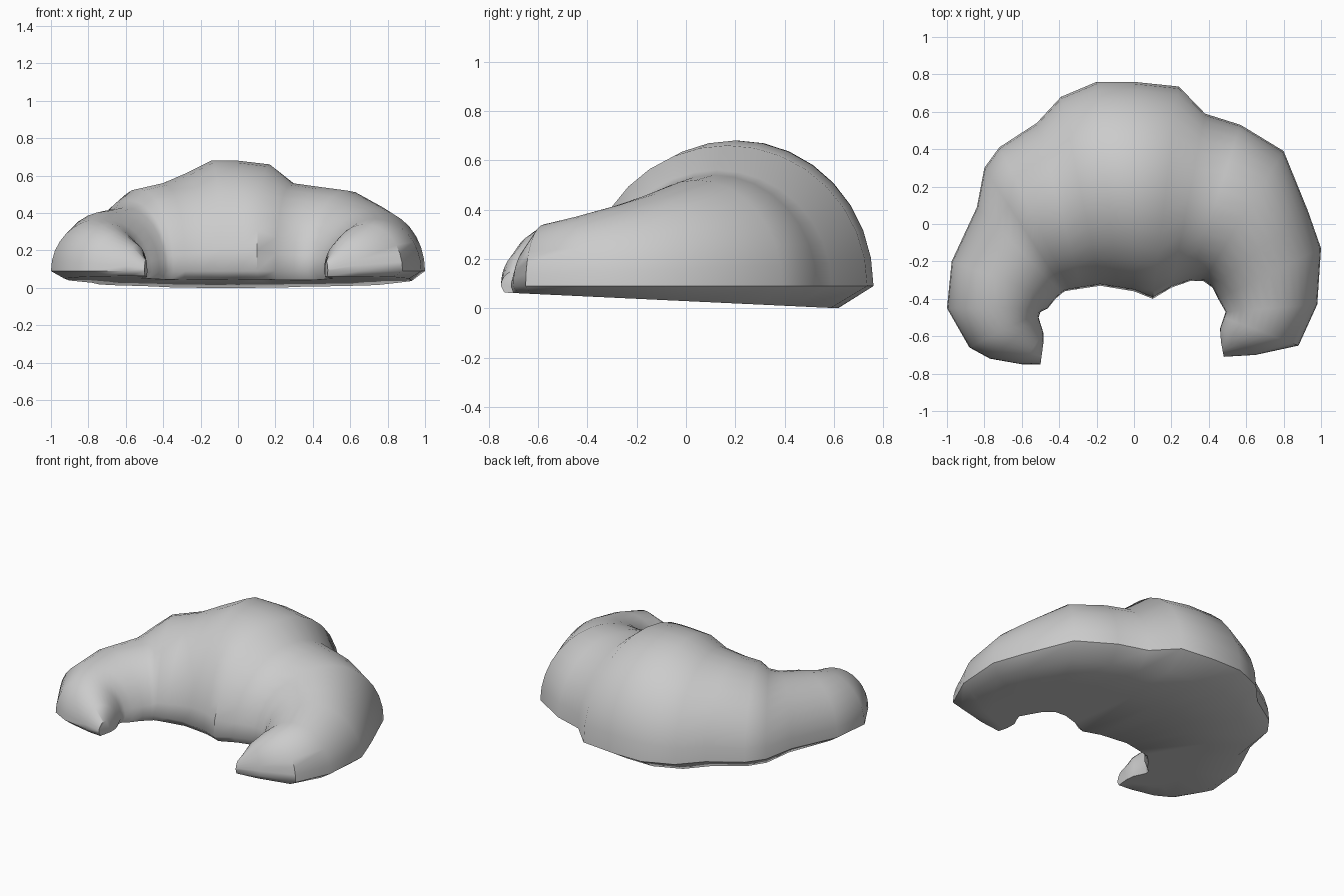
import bpy, bmesh, math

# Stations along the crescent: outer x, y, inner x, y, ridge height
STATIONS = [
    (-0.50, -0.75, -0.485, -0.64, 0.15),
    (-0.60, -0.75, -0.485, -0.58, 0.23),
    (-0.77, -0.72, -0.51, -0.50, 0.30),
    (-0.88, -0.66, -0.50, -0.47, 0.34),
    (-1.00, -0.45, -0.46, -0.45, 0.37),
    (-0.975, -0.20, -0.42, -0.40, 0.41),
    (-0.84, 0.09, -0.385, -0.37, 0.43),
    (-0.80, 0.30, -0.37, -0.36, 0.47),
    (-0.72, 0.41, -0.345, -0.355, 0.53),
    (-0.52, 0.54, -0.28, -0.345, 0.56),
    (-0.39, 0.68, -0.18, -0.33, 0.61),
    (-0.20, 0.76, -0.09, -0.345, 0.68),
    (0.00, 0.76, 0.00, -0.36, 0.68),
    (0.24, 0.735, 0.10, -0.40, 0.66),
    (0.38, 0.59, 0.20, -0.34, 0.56),
    (0.57, 0.53, 0.30, -0.305, 0.54),
    (0.80, 0.39, 0.37, -0.305, 0.52),
    (0.93, 0.07, 0.42, -0.34, 0.46),
    (1.00, -0.13, 0.45, -0.40, 0.42),
    (0.98, -0.43, 0.49, -0.47, 0.37),
    (0.88, -0.65, 0.48, -0.50, 0.34),
    (0.65, -0.70, 0.46, -0.56, 0.25),
    (0.48, -0.71, 0.465, -0.63, 0.14),
]
ARCH = 16


def section(ox, oy, ix, iy, h):
    """Half-ellipse arch over a slightly inset, gently tilted flat base."""
    pts = []
    rim = 0.09
    for k in range(ARCH + 1):
        a = math.pi * k / ARCH
        u = 0.5 - 0.5 * math.cos(a)
        pts.append((ix + (ox - ix) * u, iy + (oy - iy) * u,
                    rim + (h - rim) * math.sin(a)))
    for u in (0.87, 0.5, 0.04):
        x, y = ix + (ox - ix) * u, iy + (oy - iy) * u
        pts.append((x, y, max(0.0, 0.029 - 0.047 * y)))
    return pts


# Pastry body lofted from tip to tip
bm = bmesh.new()
rings = [[bm.verts.new(p) for p in section(*s)] for s in STATIONS]
n = len(rings[0])
for r0, r1 in zip(rings, rings[1:]):
    for i in range(n):
        j = (i + 1) % n
        bm.faces.new((r0[i], r0[j], r1[j], r1[i]))

# Closed horn tips
bm.faces.new(rings[0])
bm.faces.new(rings[-1])
bmesh.ops.recalc_face_normals(bm, faces=bm.faces)

mesh = bpy.data.meshes.new("croissant")
bm.to_mesh(mesh)
bm.free()
body = bpy.data.objects.new("croissant", mesh)
bpy.context.collection.objects.link(body)
bpy.context.view_layer.objects.active = body
body.select_set(True)
bpy.ops.object.shade_smooth_by_angle(angle=math.radians(50))
